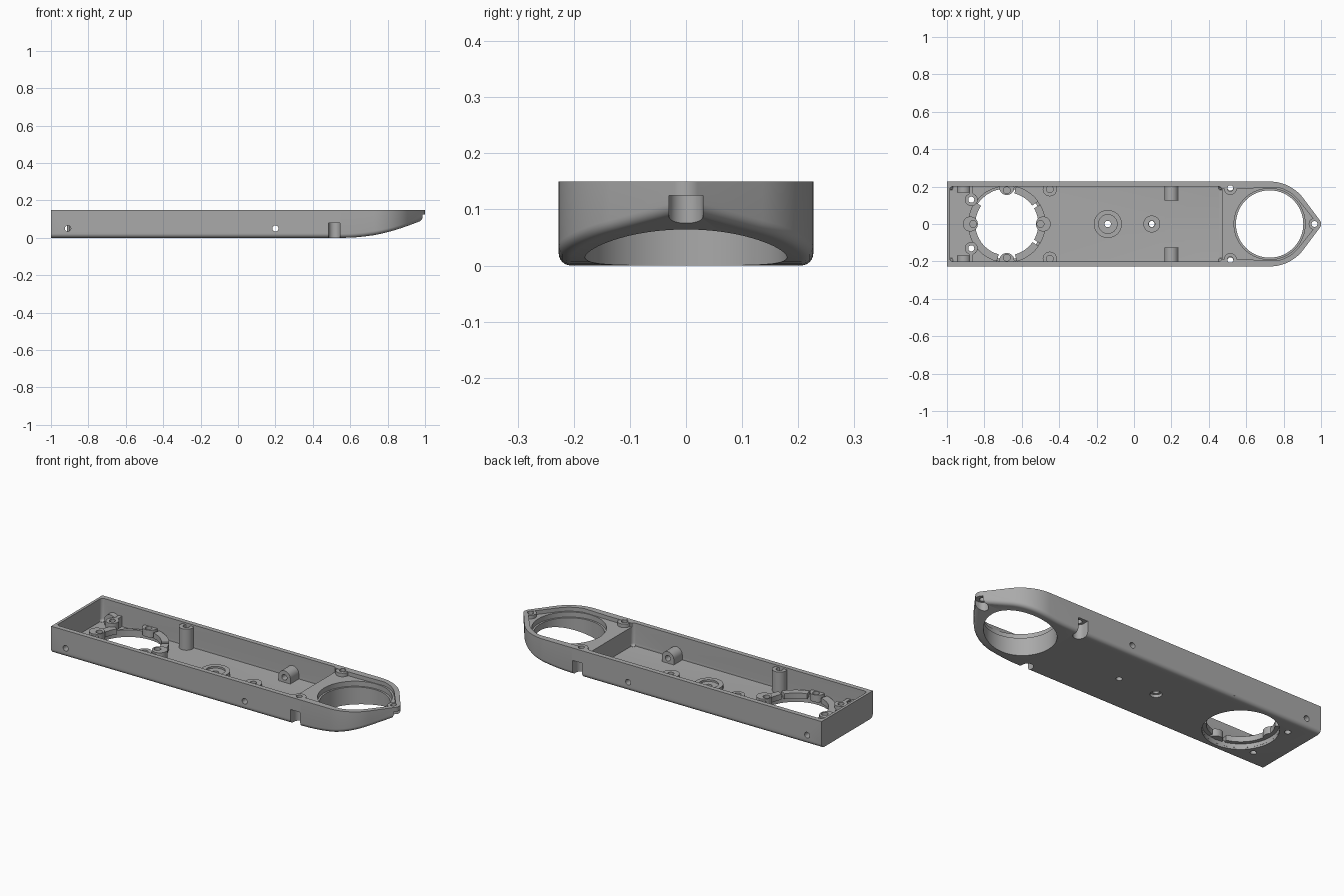
import bpy, bmesh
from math import cos, sin, pi, radians, acos

cube = bpy.data.objects.get("Cube")
if cube:
    bpy.data.objects.remove(cube, do_unlink=True)

grey = bpy.data.materials.new("satin_grey")
grey.use_nodes = True
grey.diffuse_color = (0.4, 0.4, 0.4, 1)
grey.node_tree.nodes["Principled BSDF"].inputs["Base Color"].default_value = (0.4, 0.4, 0.4, 1)

H, W, FLOOR = 0.15, 0.227, 0.022      # height, half width, floor level
BOW, NOSE, HUB = 0.725, 0.965, -0.68  # centres along x


def finish(name, bm):
    bmesh.ops.recalc_face_normals(bm, faces=bm.faces)
    mesh = bpy.data.meshes.new(name)
    bm.to_mesh(mesh)
    bm.free()
    mesh.materials.append(grey)
    obj = bpy.data.objects.new(name, mesh)
    bpy.context.collection.objects.link(obj)
    return obj


def arc(cx, cy, r, a0=0, a1=360, n=48):
    full = abs(a1 - a0) == 360
    steps = n if full else n + 1
    return [(cx + r * cos(radians(a0 + (a1 - a0) * i / n)),
             cy + r * sin(radians(a0 + (a1 - a0) * i / n))) for i in range(steps)]


def rounded_rect(x0, x1, y0, y1, r):
    return (arc(x1 - r, y1 - r, r, 0, 90, 6) + arc(x0 + r, y1 - r, r, 90, 180, 6)
            + arc(x0 + r, y0 + r, r, 180, 270, 6) + arc(x1 - r, y0 + r, r, 270, 360, 6))


def prism(name, pts, lo, hi, axis="z", fillet=0):
    """Extrude an outline along z, or an (x, z) outline along y."""
    bm = bmesh.new()
    place = (lambda p, t: (p[0], p[1], t)) if axis == "z" else (lambda p, t: (p[0], t, p[1]))
    a = [bm.verts.new(place(p, lo)) for p in pts]
    b = [bm.verts.new(place(p, hi)) for p in pts]
    bottom = bm.faces.new(a)
    bm.faces.new(b)
    for i in range(len(pts)):
        j = (i + 1) % len(pts)
        bm.faces.new((a[i], a[j], b[j], b[i]))
    if fillet:
        bmesh.ops.bevel(bm, geom=list(bottom.edges), offset=fillet, segments=4,
                        profile=0.5, affect='EDGES')
    return finish(name, bm)


def disc(x, y, r, lo, hi, axis="z", n=32):
    return prism("cutter", arc(x, y, r, n=n), lo, hi, axis)


def boolean(obj, tools, op='DIFFERENCE'):
    for tool in tools:
        mod = obj.modifiers.new("bool", 'BOOLEAN')
        mod.operation, mod.solver, mod.object = op, 'EXACT', tool
        deps = bpy.context.evaluated_depsgraph_get()
        mesh = bpy.data.meshes.new_from_object(obj.evaluated_get(deps))
        obj.modifiers.clear()
        obj.data = mesh
        bpy.data.objects.remove(tool, do_unlink=True)
    return obj


def tube(name, x, y, r, bore, lo, hi, bore_lo=-1):
    return boolean(prism(name, arc(x, y, r, n=32), lo, hi), [disc(x, y, bore, bore_lo, 1)])


def keel(x):
    return 0.085 * (max(0, x - 0.55) / 0.43) ** 2


def bow_arcs(r, tip):
    """Half outline of the bow: big arc running tangent into the nose arc."""
    t = acos((r - tip) / (NOSE - BOW)) * 180 / pi
    return arc(BOW, 0, r, 90, t, 16) + arc(NOSE, 0, tip, t, 0, 8)


# Housing hull: rings stacked over a rounded lower edge, keel rising to the bow
half = [(-1, W)] + [(0.55 + 0.04 * i, W) for i in range(4)] + bow_arcs(W, 0.035)
outline = half + [(x, -y) for x, y in half[-2::-1]]
bm = bmesh.new()
rings = []
n = len(outline)
for k in range(7):
    a, r = k * pi / 12, 0.022
    ring = []
    for i, (x, y) in enumerate(outline):
        p, q = outline[max(i - 1, 0)], outline[min(i + 1, n - 1)]
        dx, dy = q[0] - p[0], q[1] - p[1]
        size = (dx * dx + dy * dy) ** 0.5
        inset = r * (1 - sin(a))
        if i in (0, n - 1):
            dx, dy, size = 1, 0, 1 if i == 0 else -1
        ring.append(bm.verts.new((x + dy / size * inset, y - dx / size * inset,
                                  keel(x) + r * (1 - cos(a)))))
    rings.append(ring)
rings.append([bm.verts.new((x, y, H)) for x, y in outline])
for lo, hi in zip(rings, rings[1:]):
    for i in range(n):
        j = (i + 1) % n
        bm.faces.new((lo[i], lo[j], hi[j], hi[i]))
bm.faces.new(rings[-1])
for i in range(n // 2):
    strip = [rings[0][i], rings[0][i + 1], rings[0][n - 2 - i], rings[0][n - 1 - i]]
    bm.faces.new(list(dict.fromkeys(strip)))
housing = finish("housing", bm)

# Main tray, bow shelf and the two large openings
inner = bow_arcs(0.2, 0.012)
shelf = [(0.44, 0.19), (0.6, 0.19)] + inner[4:]
shelf += [(x, -y) for x, y in shelf[-2::-1]]
cuts = [prism("cutter", rounded_rect(-0.985, 0.47, -0.2, 0.2, 0.018), FLOOR, 1, fillet=0.016),
        prism("cutter", shelf, 0.128, 1),
        disc(BOW, 0, 0.18, -1, 1, n=72), disc(BOW, 0, 0.19, 0.1, 1, n=72),
        disc(HUB, 0, 0.19, -1, 1, n=72)]

# Screw holes through the floor and side walls
cuts += [disc(-0.14, 0, 0.03, -1, 1), disc(0.095, 0, 0.016, -1, 1)]
cuts += [disc(x, 0.05, 0.016, -1, 1, "y") for x in (-0.91, 0.2)]
cuts += [disc(-0.87, s * 0.13, 0.016, -1, 1) for s in (1, -1)]

# Screw recesses under the bow, open to the outside
for x, y, top in ((0.515, 0.195, 0.08), (0.515, -0.195, 0.08), (NOSE, 0, 0.125)):
    if y:
        s = 1 if y > 0 else -1
        slot = arc(x, y, 0.03, 180, 180 + s * 180, 16) + [(x + 0.03, s), (x - 0.03, s)]
    else:
        slot = arc(x, y, 0.03, 90, 270, 16) + [(2, -0.03), (2, 0.03)]
    cuts += [prism("cutter", slot, -1, top), disc(x, y, 0.016, -1, 1)]
boolean(housing, cuts)

# Bosses around the screw holes at the bow
tube("nose_boss", NOSE, 0, 0.031, 0.016, 0.126, H - 0.002)
for side, s in (("left", 1), ("right", -1)):
    tube(side + "_bow_boss", 0.515, s * 0.191, 0.035, 0.016, 0.1, H - 0.002)
    tube(side + "_tall_boss", -0.45, s * 0.186, 0.038, 0.018, 0.01, 0.14, 0.06)
    tube(side + "_rear_boss", -0.87, s * 0.13, 0.034, 0.016, 0.01, 0.08)
    # Round topped blocks carrying the side screws
    for name, x, depth in (("_side_block", 0.2, 0.125), ("_corner_block", -0.91, 0.168)):
        arch = arc(x, 0.05, 0.037, 0, 180, 16) + [(x - 0.037, 0.01), (x + 0.037, 0.01)]
        block = prism(side + name, arch, min(s * depth, s * 0.21), max(s * depth, s * 0.21), "y")
        boolean(block, [disc(x, 0.05, 0.016, -1, 1, "y")])
    web = [(-0.88, s * 0.16), (-0.86, s * 0.16), (-0.86, s * 0.21), (-0.88, s * 0.21)]
    prism(side + "_corner_web", web, 0.01, 0.08)

# Pivot bosses on the floor
tube("large_pivot_boss", -0.14, 0, 0.075, 0.05, 0.01, 0.045)
tube("large_pivot_seat", -0.14, 0, 0.055, 0.017, 0.015, 0.035)
tube("small_pivot_boss", 0.095, 0, 0.045, 0.017, 0.01, 0.04)

# Broken collar and lugs around the rear opening
tube("collar_wall", HUB, 0, 0.205, 0.19, 0.01, 0.04)
spans = ((-65, -35), (-30, -8), (8, 30), (36, 76), (145, 172), (188, 255), (285, 296))
for i, (a0, a1) in enumerate(spans):
    sector = arc(HUB, 0, 0.168, a0, a1, 12) + arc(HUB, 0, 0.207, a1, a0, 12)
    prism("collar_segment_%d" % (i + 1), sector, 0.03, 0.06)
for i in range(4):
    a = i * pi / 2
    x, y = HUB + 0.195 * cos(a), 0.195 * sin(a)
    lug = prism("collar_lug_%d" % (i + 1), arc(x, y, 0.04, n=32), 0.03, 0.07)
    trim = prism("cutter", rounded_rect(-2, 2, -0.2, 0.2, 0.01), -1, 1)
    boolean(lug, [trim], 'INTERSECT')
    boolean(lug, [disc(HUB + 0.18 * cos(a), 0.18 * sin(a), 0.018, 0.045, 1)])

# Smooth rounded faces, keep machined edges crisp
bpy.ops.object.select_all(action='DESELECT')
for obj in bpy.context.scene.objects:
    if obj.type == 'MESH':
        obj.select_set(True)
        bpy.context.view_layer.objects.active = obj
bpy.ops.object.shade_smooth_by_angle(angle=radians(30))
